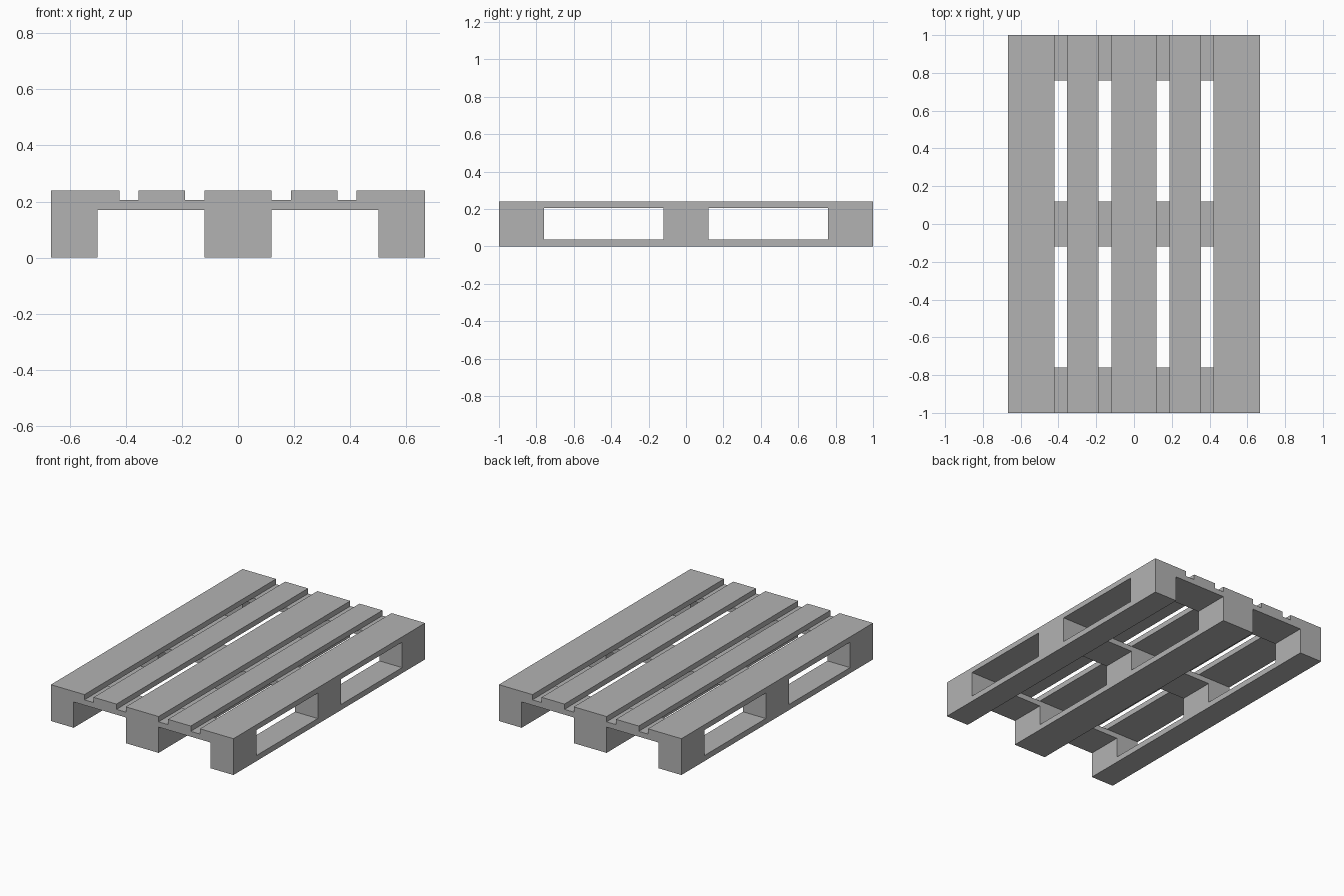
import bpy
import bmesh
from mathutils import Matrix, Vector

cube = bpy.data.objects.get("Cube")
if cube:
    bpy.data.objects.remove(cube, do_unlink=True)

# One plain grey for the whole pallet
grey = bpy.data.materials.new("plain grey")
grey.use_nodes = True
colour = (0.45, 0.45, 0.45, 1)
grey.diffuse_color = colour
grey.node_tree.nodes["Principled BSDF"].inputs["Base Color"].default_value = colour


def box(name, xs, ys, zs):
    """Box spanning the given (low, high) pair on each axis."""
    low, high = (Vector(p) for p in zip(xs, ys, zs))
    bm = bmesh.new()
    bmesh.ops.create_cube(bm, size=1, matrix=Matrix.Translation((low + high) / 2)
                          @ Matrix.Diagonal((*(high - low), 1)))
    mesh = bpy.data.meshes.new(name)
    bm.to_mesh(mesh)
    bm.free()
    mesh.materials.append(grey)
    bpy.context.collection.objects.link(bpy.data.objects.new(name, mesh))


# Shared layer heights and spans
HALF_W, HALF_L = 0.667, 1.0
BOTTOM, BLOCK, CROSS, TOP = 0.037, 0.17, 0.205, 0.24
rows = {"right": (-HALF_W, -0.5), "middle": (-0.12, 0.12), "left": (0.5, HALF_W)}
stations = {"front": (-HALF_L, -0.76), "centre": (-0.12, 0.12), "back": (0.76, HALF_L)}
deck = {"right_outer": (-HALF_W, -0.422), "right_inner": (-0.355, -0.188),
        "middle": (-0.12, 0.12),
        "left_inner": (0.188, 0.355), "left_outer": (0.422, HALF_W)}

# Bottom runners and the blocks standing on them
for side, xs in rows.items():
    box(f"{side}_bottom_runner", xs, (-HALF_L, HALF_L), (0, BOTTOM))
    for place, ys in stations.items():
        box(f"{side}_{place}_block", xs, ys, (BOTTOM, BLOCK))

# Cross boards tying the blocks together
for place, ys in stations.items():
    box(f"{place}_cross_board", (-HALF_W, HALF_W), ys, (BLOCK, CROSS))

# Lengthwise deck boards
for side, xs in deck.items():
    box(f"{side}_deck_board", xs, (-HALF_L, HALF_L), (CROSS, TOP))
